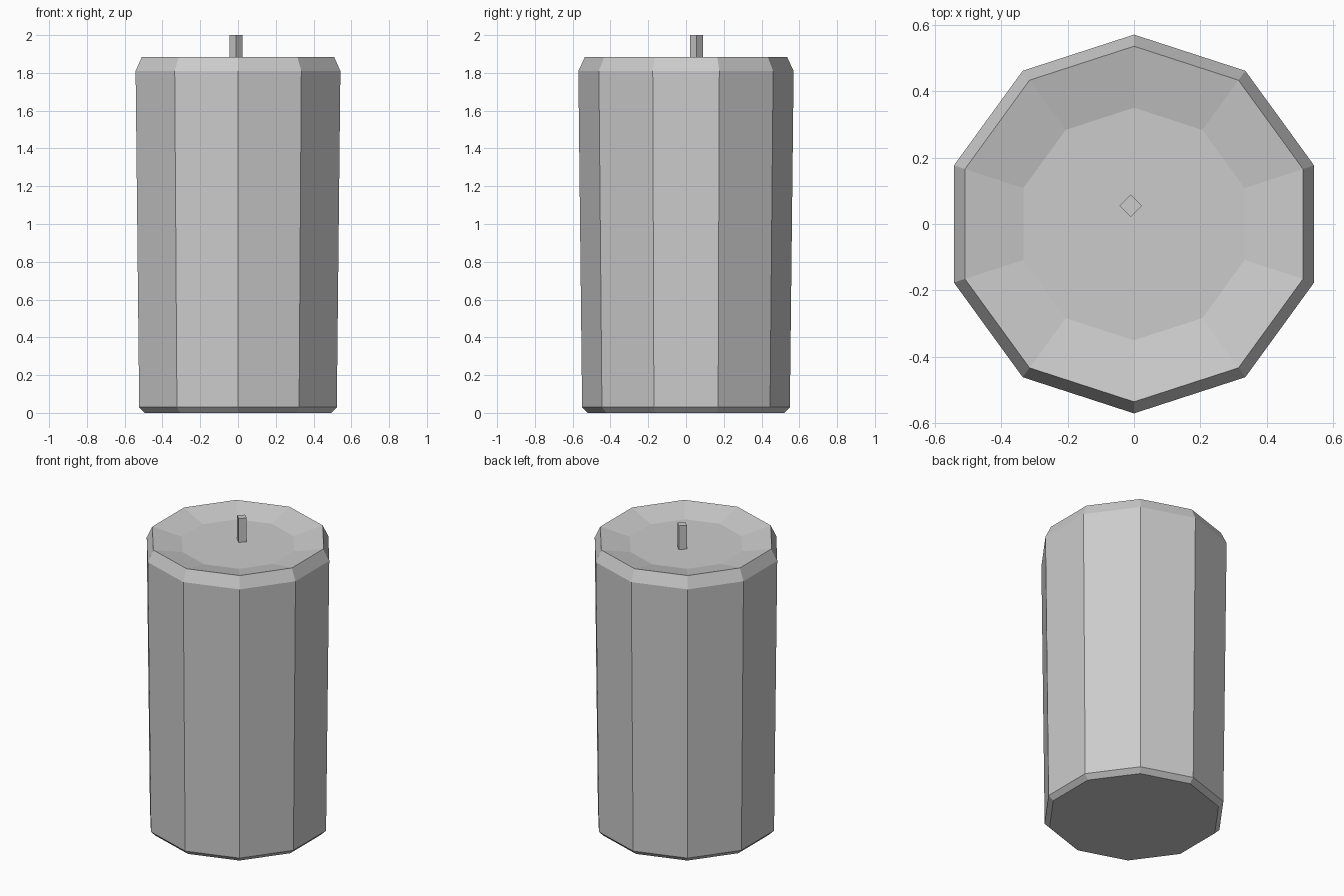
import bpy, bmesh
from math import cos, sin, pi

if "Cube" in bpy.data.objects:
    bpy.data.objects.remove(bpy.data.objects["Cube"])


def lathe(name, profile, sides, location=(0, 0)):
    """Stack of polygon rings (radius, z) joined by flat faces, capped at both ends."""
    bm = bmesh.new()
    rings = []
    for r, z in profile:
        angles = [pi / 2 + 2 * pi * i / sides for i in range(sides)]
        rings.append([bm.verts.new((r * cos(a), r * sin(a), z)) for a in angles])
    for low, high in zip(rings, rings[1:]):
        for i in range(sides):
            j = (i + 1) % sides
            bm.faces.new((low[i], low[j], high[j], high[i]))
    bm.faces.new(rings[0][::-1])
    bm.faces.new(rings[-1])
    mesh = bpy.data.meshes.new(name)
    bm.to_mesh(mesh)
    bm.free()
    obj = bpy.data.objects.new(name, mesh)
    obj.location = (*location, 0)
    bpy.context.collection.objects.link(obj)
    return obj


# Wax body: bevelled foot, slightly flared sides, bevelled rim, dished top
lathe("candle_body", [(0.52, 0), (0.55, 0.03), (0.57, 1.81),
                      (0.535, 1.885), (0.35, 1.843)], 10)

# Square wick, set off centre
lathe("wick", [(0.034, 1.838), (0.034, 2.0)], 4, (-0.01, 0.055))
